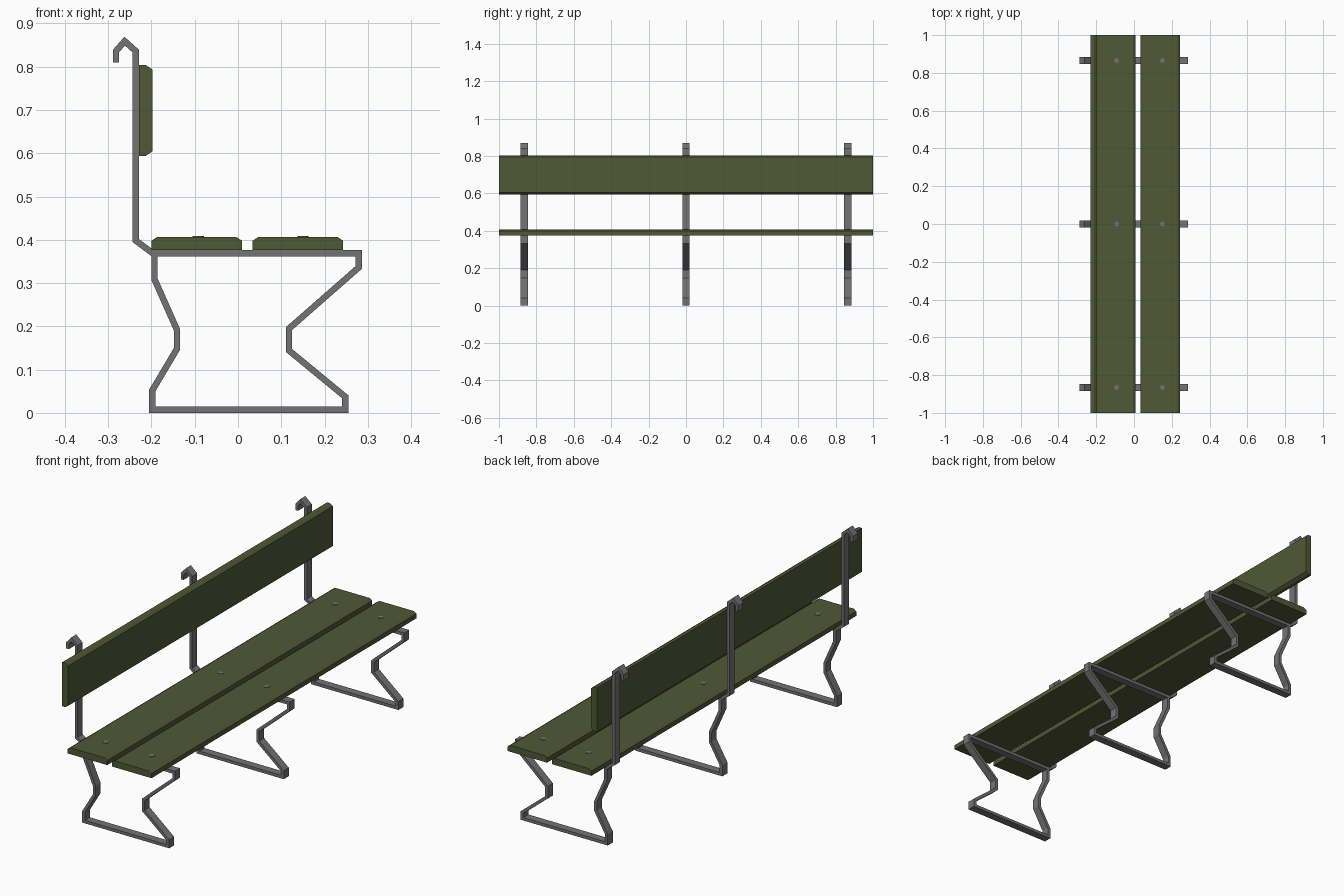
import bpy, bmesh, math
from mathutils import Vector

if "Cube" in bpy.data.objects:
    bpy.data.objects.remove(bpy.data.objects["Cube"])


def material(name, rgb):
    m = bpy.data.materials.new(name)
    m.diffuse_color = (*rgb, 1)
    m.use_nodes = True
    m.node_tree.nodes["Principled BSDF"].inputs["Base Color"].default_value = m.diffuse_color
    return m


OLIVE = material("olive paint", (0.082, 0.098, 0.036))
GREY = material("grey steel", (0.172, 0.172, 0.178))
FRAME_Y = (-0.865, 0, 0.865)


def finish(bm, name, mat):
    bmesh.ops.recalc_face_normals(bm, faces=bm.faces[:])
    me = bpy.data.meshes.new(name)
    bm.to_mesh(me)
    bm.free()
    me.materials.append(mat)
    ob = bpy.data.objects.new(name, me)
    bpy.context.collection.objects.link(ob)
    return ob


def plank(name, profile):
    """Extrude an x/z profile along the whole bench length."""
    bm = bmesh.new()
    face = bm.faces.new([bm.verts.new((x, -1, z)) for x, z in profile])
    ext = bmesh.ops.extrude_face_region(bm, geom=[face])
    verts = [g for g in ext["geom"] if isinstance(g, bmesh.types.BMVert)]
    bmesh.ops.translate(bm, verts=verts, vec=(0, 2, 0))
    finish(bm, name, OLIVE)


def strap(name, path, y, thick=0.0145, width=0.038):
    """Flat bar with mitred bends following an x/z path."""
    pts = [Vector(p) for p in path]
    segs = [(b - a).normalized() for a, b in zip(pts, pts[1:])]
    bm = bmesh.new()
    rings = []
    for i, p in enumerate(pts):
        a, b = segs[max(i - 1, 0)], segs[min(i, len(segs) - 1)]
        na, nb = Vector((-a.y, a.x)), Vector((-b.y, b.x))
        n = (na + nb).normalized()
        n *= thick / 2 / n.dot(na)
        q, r = p + n, p - n
        rings.append([bm.verts.new((c.x, y + s * width / 2, c.y))
                      for c, s in ((q, -1), (q, 1), (r, 1), (r, -1))])
    for u, v in zip(rings, rings[1:]):
        for k in range(4):
            j = (k + 1) % 4
            bm.faces.new((u[k], u[j], v[j], v[k]))
    bm.faces.new(rings[0])
    bm.faces.new(rings[-1])
    finish(bm, name, GREY)


# Seat planks, chamfered along the upper edges
for name, x0, x1 in (("seat_plank_rear", -0.2, 0.009), ("seat_plank_front", 0.034, 0.243)):
    plank(name, [(x0, 0.376), (x1, 0.376), (x1, 0.398), (x1 - 0.014, 0.407),
                 (x0 + 0.014, 0.407), (x0, 0.398)])

# Backrest plank, chamfered on the sitting side
plank("backrest_plank", [(-0.229, 0.594), (-0.213, 0.594), (-0.198, 0.604),
                         (-0.198, 0.794), (-0.213, 0.804), (-0.229, 0.804)])

# Bent bar frames: hook, back, seat rail, front leg, foot, rear leg
PATH = [(-0.282, 0.81), (-0.282, 0.836), (-0.262, 0.859), (-0.236, 0.836),
        (-0.236, 0.398), (-0.197, 0.369), (0.279, 0.369), (0.279, 0.336),
        (0.118, 0.195), (0.118, 0.144), (0.248, 0.037), (0.248, 0.0073),
        (-0.198, 0.0073), (-0.198, 0.052), (-0.141, 0.148), (-0.141, 0.192),
        (-0.193, 0.309), (-0.193, 0.368)]
for i, y in enumerate(FRAME_Y):
    strap(f"frame_{i + 1}", PATH, y)

# Bolt heads on the seat planks
for x in (-0.092, 0.15):
    for y in FRAME_Y:
        bm = bmesh.new()
        bmesh.ops.create_cone(bm, cap_ends=True, segments=8, radius1=0.013,
                              radius2=0.013, depth=0.008)
        bmesh.ops.translate(bm, verts=bm.verts[:], vec=(x, y, 0.405))
        finish(bm, "seat_bolt", GREY)
